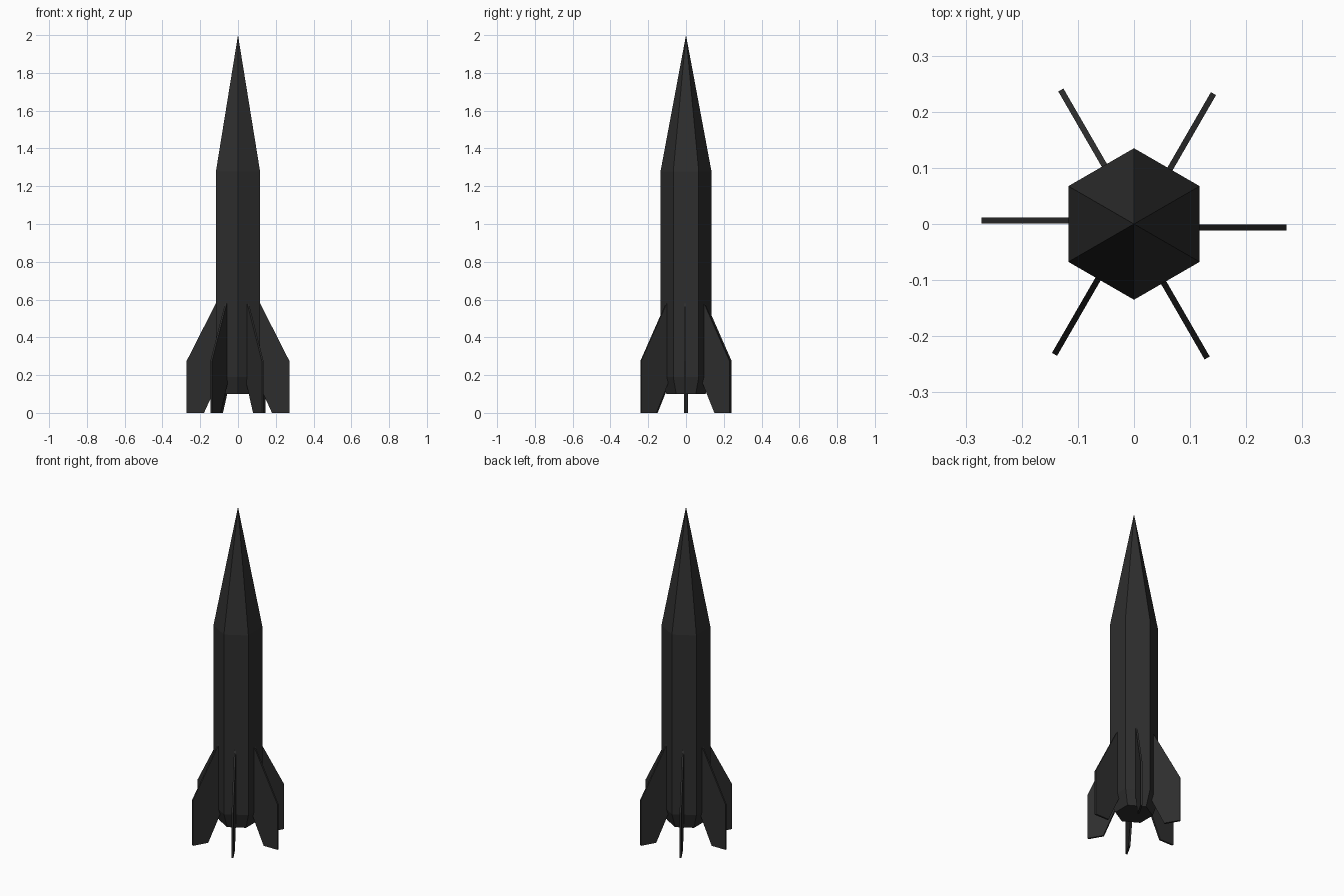
import bpy, bmesh, math
from mathutils import Matrix, Vector

if "Cube" in bpy.data.objects:
    bpy.data.objects.remove(bpy.data.objects["Cube"])

mat = bpy.data.materials.new("charcoal")
mat.diffuse_color = (0.027, 0.027, 0.027, 1)
mat.use_nodes = True
mat.node_tree.nodes["Principled BSDF"].inputs["Base Color"].default_value = mat.diffuse_color


def finish(name, bm):
    bmesh.ops.recalc_face_normals(bm, faces=bm.faces)
    me = bpy.data.meshes.new(name)
    bm.to_mesh(me)
    bm.free()
    me.materials.append(mat)
    ob = bpy.data.objects.new(name, me)
    bpy.context.collection.objects.link(ob)
    return ob


# Hexagonal hull: chamfered base, straight body and pointed nose
bm = bmesh.new()
rings = []
for r, z in [(0.104, 0.10), (0.135, 0.19), (0.135, 1.278)]:
    rings.append([bm.verts.new((r * math.cos(a), r * math.sin(a), z))
                  for a in [math.radians(30 + 60 * i) for i in range(6)]])
tip = bm.verts.new((0, 0, 2.0))
bm.faces.new(rings[0])
for i in range(6):
    j = (i + 1) % 6
    for lo, hi in zip(rings, rings[1:]):
        bm.faces.new((lo[i], lo[j], hi[j], hi[i]))
    bm.faces.new((rings[2][i], rings[2][j], tip))
finish("hull", bm)

# Six thin swept fins, one on each flat side
profile = [(0.105, 0.60), (0.117, 0.58), (0.272, 0.275), (0.272, 0.0),
           (0.18, 0.0), (0.117, 0.137), (0.105, 0.163)]
THICK, OFFSET = 0.0105, -0.0065
for k in range(6):
    bm = bmesh.new()
    y0 = OFFSET - THICK / 2
    face = bm.faces.new([bm.verts.new((r, y0, z)) for r, z in profile[1:-1]]
                        + [bm.verts.new((0.105, y0, 0.163)),
                           bm.verts.new((0.105, y0, 0.58))])
    ext = bmesh.ops.extrude_face_region(bm, geom=[face], use_keep_orig=True)
    verts = [g for g in ext["geom"] if isinstance(g, bmesh.types.BMVert)]
    bmesh.ops.translate(bm, verts=verts, vec=Vector((0, THICK, 0)))
    bm.transform(Matrix.Rotation(math.radians(60 * k), 4, 'Z'))
    finish("fin_%d" % (k + 1), bm)
